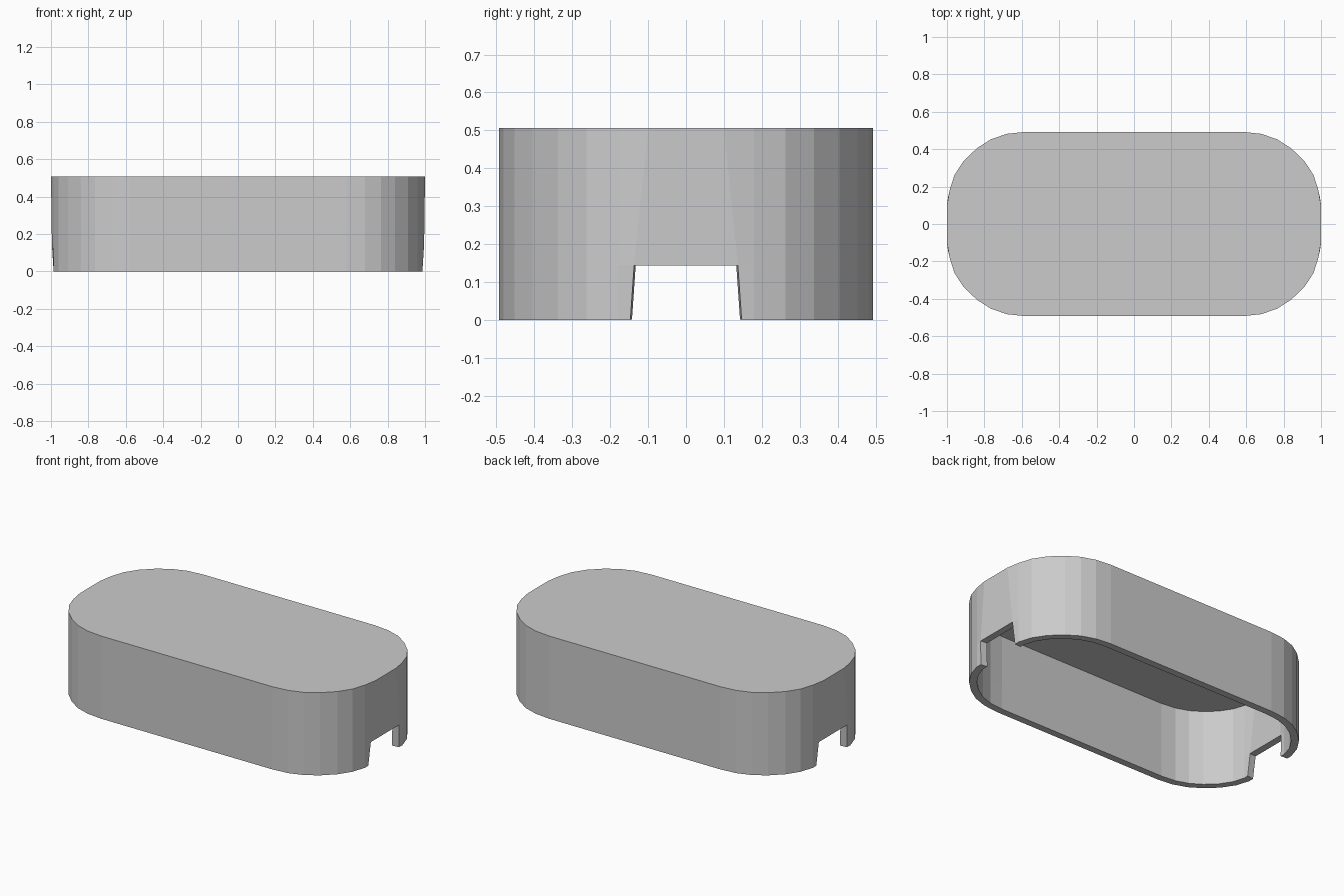
import bpy, bmesh

if "Cube" in bpy.data.objects:
    bpy.data.objects.remove(bpy.data.objects["Cube"])

# Rounded corner of the outline, from the end wall round to the long side
CORNER = [(0.986, 0.18), (0.96, 0.262), (0.91, 0.338), (0.84, 0.405),
          (0.765, 0.453), (0.68, 0.482), (0.58, 0.493)]
# Levels: height, then x and y of the end-wall point beside the notch
LEVELS = [(0.0, 0.985, 0.147), (0.143, 0.995, 0.137), (0.506, 1.0, 0.1)]


def ring(bm, z, ex, ey):
    quarter = [(ex, ey)] + CORNER
    half = quarter + [(-x, y) for x, y in reversed(quarter)]
    full = half + [(-x, -y) for x, y in half]
    return [bm.verts.new((x, y, z)) for x, y in full]


bm = bmesh.new()
rings = [ring(bm, *level) for level in LEVELS]
n = len(rings[0])
notches = {n // 2 - 1, n - 1}  # the two end segments

# Side walls, leaving the lowest end panels open as cable notches
for k in range(2):
    for i in range(n):
        if k == 0 and i in notches:
            continue
        j = (i + 1) % n
        bm.faces.new((rings[k][i], rings[k][j], rings[k + 1][j], rings[k + 1][i]))

# Flat lid
bm.faces.new(rings[2])
bm.normal_update()

mesh = bpy.data.meshes.new("cover_shell")
bm.to_mesh(mesh)
bm.free()
shell = bpy.data.objects.new("cover_shell", mesh)
bpy.context.collection.objects.link(shell)

# Wall thickness, grown inwards
thick = shell.modifiers.new("wall_thickness", 'SOLIDIFY')
thick.thickness = 0.043
thick.offset = -1
thick.use_even_offset = True
